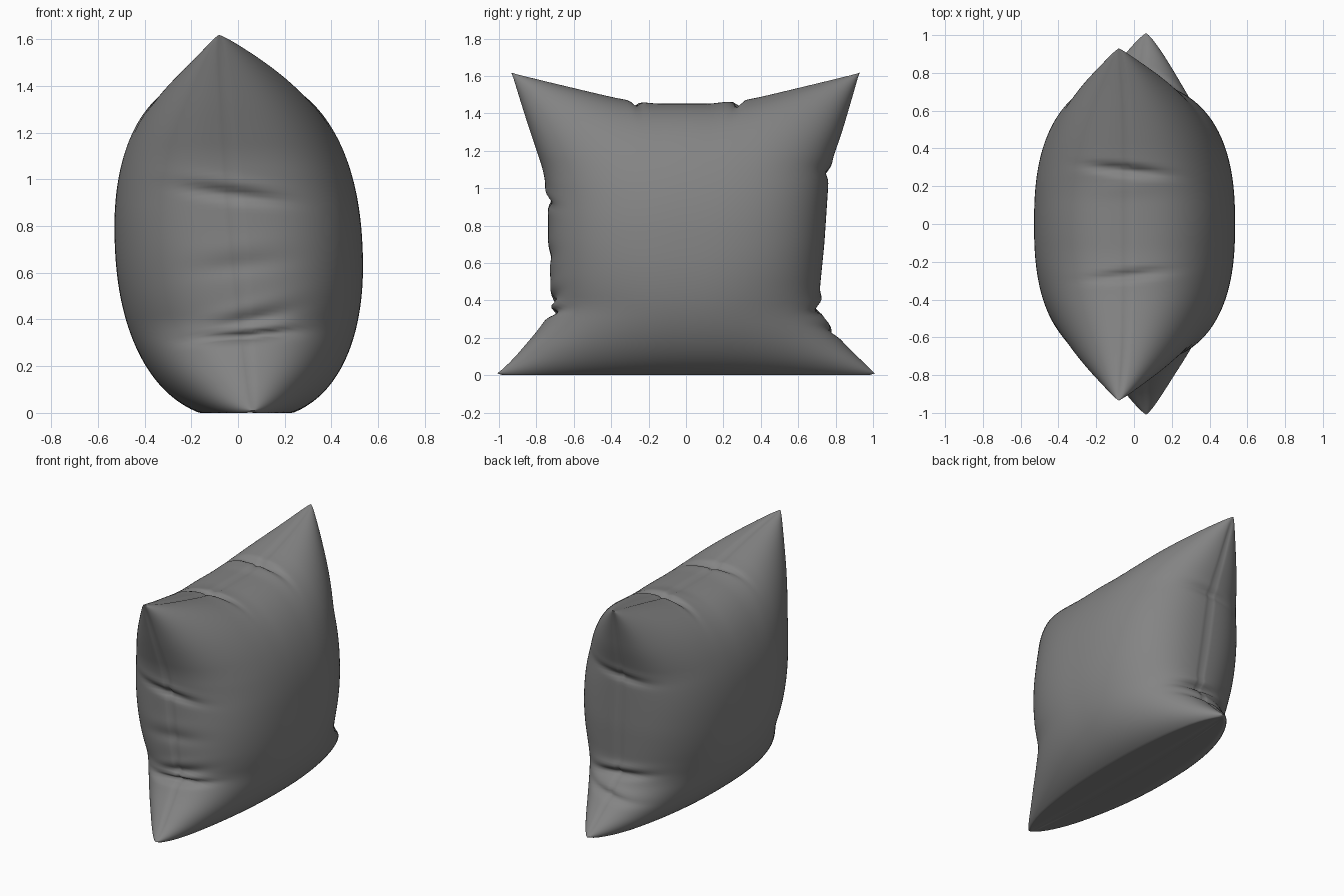
import bpy, bmesh, math

if "Cube" in bpy.data.objects:
    bpy.data.objects.remove(bpy.data.objects["Cube"])

N = 130                      # grid cells along each side of a cloth panel
THICK = 0.53                 # half thickness at the middle

# Seam outline: half width by height for each side, top height by position
RIGHT = [(0, 1.02), (.07, .95), (.15, .865), (.25, .775), (.34, .72), (.45, .715), (.7, .74),
         (1.0, .76), (1.1, .765), (1.3, .835), (1.62, .93)]
LEFT = [(0, 1.02), (.07, .94), (.15, .87), (.25, .785), (.36, .71), (.5, .725), (.7, .735),
        (.95, .74), (1.1, .765), (1.32, .84), (1.62, .935)]
TOP = [(0, 1.452), (.2, 1.452), (.4, 1.478), (.6, 1.522), (.8, 1.568), (1.0, 1.618)]

# Pinched folds along the seams: (side, position, width, depth, skew)
SIDE_FOLDS = [(-1, .325, .018, .05, .08), (-1, .38, .03, .02, .25), (-1, .93, .025, .025, -.12),
              (-1, .63, .04, .01, .1), (1, .36, .025, .035, -.1), (1, 1.08, .025, .018, .1),
              (1, .22, .022, .02, .15)]
TOP_FOLDS = [(-.27, .022, .03, .1), (.28, .022, .04, -.1), (.2, .05, -.004, .1)]


def lookup(table, t):
    """Linear interpolation that extrapolates at the ends."""
    for (a, p), (b, q) in zip(table, table[1:]):
        if t <= b or b == table[-1][0]:
            return p + (q - p) * (t - a) / (b - a)


def smooth(table, t, r):
    return sum(lookup(table, t + k * r) for k in (-1, -.5, 0, .5, 1)) / 5


def bump(d, w):
    return math.exp(-(d / w) ** 2)


def round_off(t, p):
    return max(0.0, 1 - abs(t) ** p) ** .4


def cloth_point(i, j, side):
    u = math.sin(math.pi * (i / N - .5))
    v = math.sin(math.pi * (j / N - .5))
    # corners taper to points, slimmer at the top
    taper = .36 if v > 0 else .25
    half = THICK * round_off(u, 2.5) * round_off(v, 2.2) * (1 - taper * (u * v) ** 2)
    sgn = 1 if u >= 0 else -1
    # height between the sagging bottom seam and the top seam
    low = -.03 + .04 * abs(u) ** 8
    z = low + (smooth(TOP, abs(u), .06) - low) * (v + 1) / 2
    y = u * smooth(RIGHT if u > 0 else LEFT, max(z, 0), .04)
    # slight lean, twisted further at the corners
    x = .035 - .045 * z + (.03 - .045 * z) * u ** 4 + side * half
    # folds fading away from the seam
    fade = bump(half, .2)
    for s, pos, w, depth, skew in SIDE_FOLDS:
        if s == sgn:
            d = z - pos - skew * x
            y -= s * depth * (bump(d, w) - .25 * bump(d - 2.2 * w, w)) * fade * abs(u) ** 5
    if v > 0:
        for pos, w, depth, skew in TOP_FOLDS:
            z -= depth * bump(y - pos - skew * x, w) * fade * v ** 5
    # flat underside, then the narrow seam groove
    z = max(z, 0)
    groove = .01 * bump(half, .014) * (1 - min(abs(u), abs(v)) ** 8)
    if abs(u) > abs(v):
        y -= sgn * groove
    else:
        z -= groove if v > 0 else -groove
    return x, y, z


# Two inflated panels joined along the seam
bm = bmesh.new()
for side in (-1, 1):
    grid = [[bm.verts.new(cloth_point(i, j, side)) for j in range(N + 1)] for i in range(N + 1)]
    for i in range(N):
        for j in range(N):
            quad = [grid[i][j], grid[i + 1][j], grid[i + 1][j + 1], grid[i][j + 1]]
            bm.faces.new(quad if side > 0 else quad[::-1])
bmesh.ops.remove_doubles(bm, verts=bm.verts, dist=.00005)
bmesh.ops.recalc_face_normals(bm, faces=bm.faces)
for f in bm.faces:
    f.smooth = True
mesh = bpy.data.meshes.new("pillow")
bm.to_mesh(mesh)
bm.free()
pillow = bpy.data.objects.new("pillow", mesh)
bpy.context.collection.objects.link(pillow)

# Dark grey cloth
cloth = bpy.data.materials.new("dark_grey_cloth")
cloth.diffuse_color = (.23, .23, .23, 1)
cloth.use_nodes = True
cloth.node_tree.nodes["Principled BSDF"].inputs["Base Color"].default_value = cloth.diffuse_color
mesh.materials.append(cloth)
